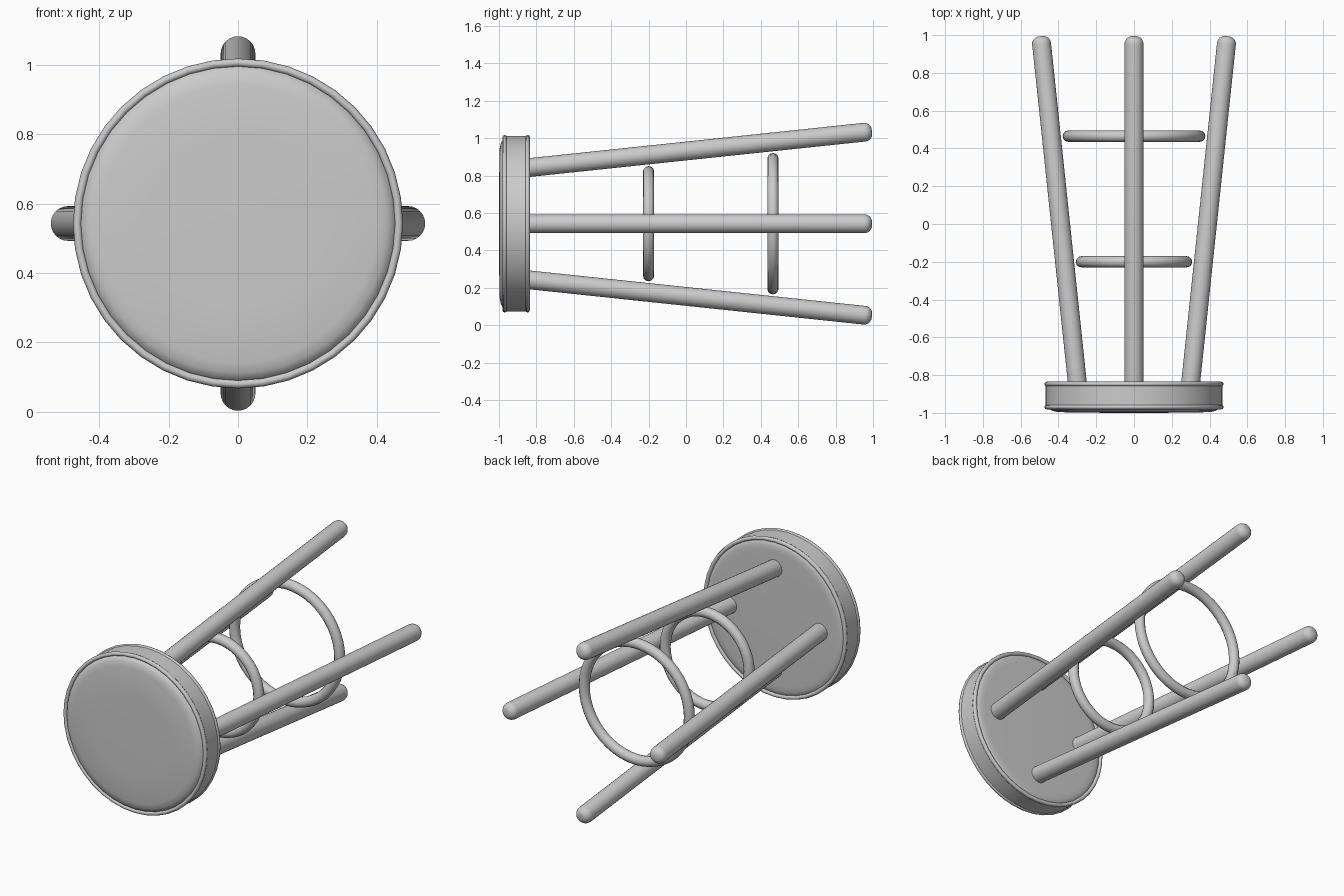
import bpy, bmesh, math
from mathutils import Vector, Matrix

if "Cube" in bpy.data.objects:
    bpy.data.objects.remove(bpy.data.objects["Cube"])

CZ = 0.5425  # height of the stool's axis, which runs along y


def lathe(name, profile, matrix, segs, closed=False, angle=35):
    """Revolve (radius, height) points around local z, then place with matrix."""
    bm = bmesh.new()
    vs = [bm.verts.new((r, 0, h)) for r, h in profile]
    es = [bm.edges.new(p) for p in zip(vs, vs[1:])]
    if closed:
        es.append(bm.edges.new((vs[-1], vs[0])))
    bmesh.ops.spin(bm, geom=vs + es, cent=(0, 0, 0), axis=(0, 0, 1),
                   angle=math.tau, steps=segs, use_duplicate=False)
    bmesh.ops.remove_doubles(bm, verts=bm.verts, dist=1e-5)
    bmesh.ops.recalc_face_normals(bm, faces=bm.faces)
    me = bpy.data.meshes.new(name)
    bm.to_mesh(me)
    bm.free()
    ob = bpy.data.objects.new(name, me)
    ob.matrix_world = matrix
    bpy.context.collection.objects.link(ob)
    bpy.ops.object.select_all(action='DESELECT')
    ob.select_set(True)
    bpy.context.view_layer.objects.active = ob
    bpy.ops.object.shade_smooth_by_angle(angle=math.radians(angle))
    return ob


def arc(r, h, rad, a0, a1, n):
    return [(r + rad * math.cos(math.radians(a0 + (a1 - a0) * i / n)),
             h + rad * math.sin(math.radians(a0 + (a1 - a0) * i / n)))
            for i in range(n + 1)]


def ring(name, outer, y, minor, segs=48, sides=12):
    prof = arc(outer - minor, 0, minor, 0, 360, sides)[:-1]
    return lathe(name, prof, along_y(y), segs, closed=True, angle=60)


def along_y(y):
    # local z points towards +y
    return Matrix.Translation((0, y, CZ)) @ Matrix.Rotation(-math.pi / 2, 4, 'X')


# Padded seat: slightly domed front, straight side band, flat underside
seat = [(0, -1.0), (0.25, -0.999), (0.40, -0.996), (0.43, -0.99), (0.447, -0.98),
        (0.455, -0.967), (0.468, -0.965), (0.468, -0.85), (0.455, -0.848),
        (0.447, -0.842), (0.43, -0.837), (0.40, -0.836), (0, -0.836)]
lathe("seat", seat, along_y(0), 40)

# Piping around both edges of the seat
ring("front_piping", 0.475, -0.969, 0.012, 40, 8)
ring("back_piping", 0.475, -0.847, 0.012, 40, 8)

# Four splayed legs with rounded feet
for i, name in enumerate(("right_leg", "top_leg", "left_leg", "bottom_leg")):
    a = i * math.pi / 2
    out = Vector((math.cos(a), 0, math.sin(a)))
    p0 = out * 0.299 + Vector((0, -0.85, CZ))
    p1 = out * 0.4935 + Vector((0, 0.994, CZ))
    d = p1 - p0
    L = d.length
    prof = [(0, 0), (0.05, 0)] + arc(0.01, L - 0.04, 0.04, 0, 90, 6) + [(0, L)]
    m = Matrix.Translation(p0) @ d.to_track_quat('Z', 'Y').to_matrix().to_4x4()
    lathe(name, prof, m, 24)

# Two foot rings between the legs
ring("upper_foot_ring", 0.308, -0.20, 0.03)
ring("lower_foot_ring", 0.378, 0.465, 0.03)
